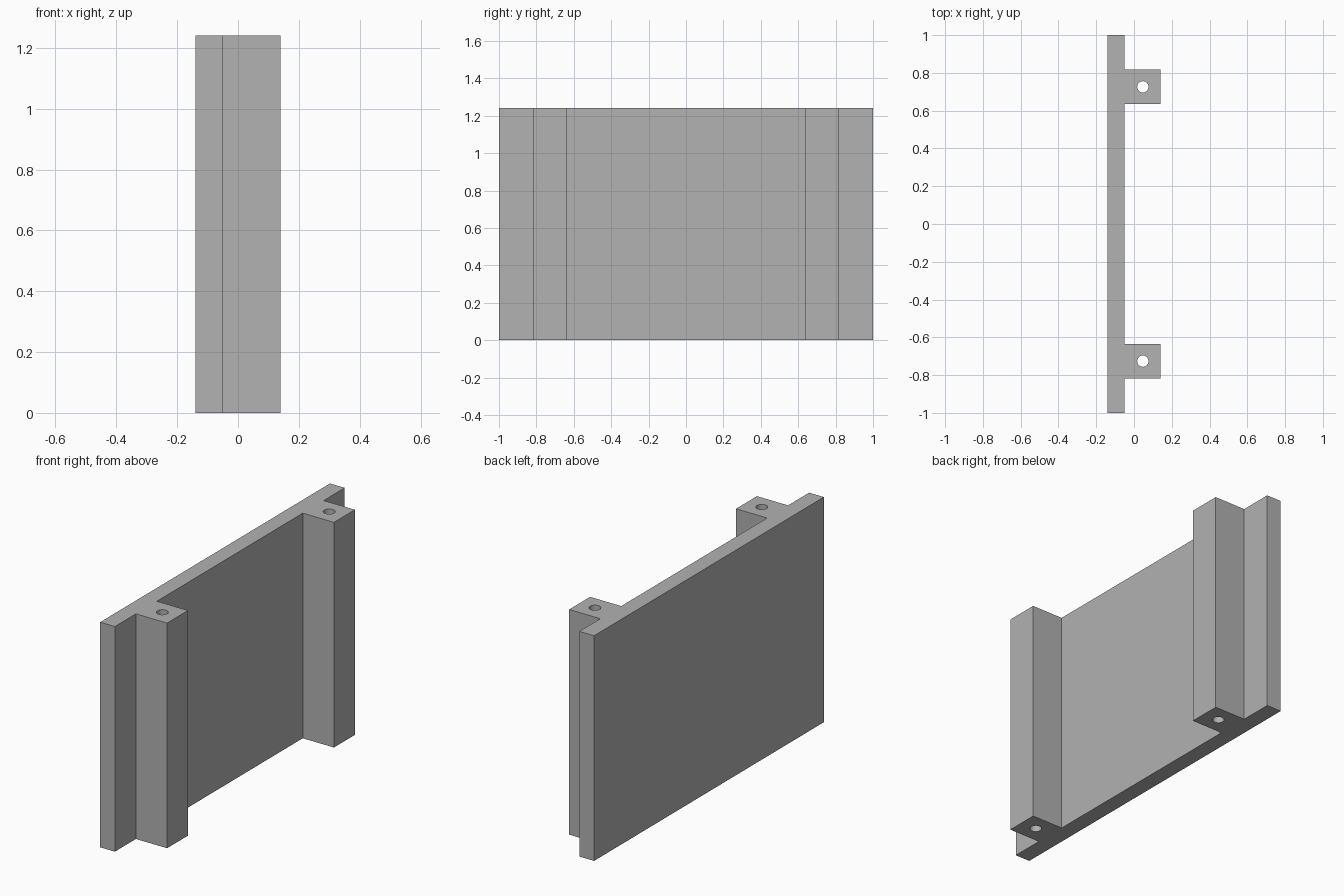
import bpy
import bmesh
from math import cos, sin, pi

if "Cube" in bpy.data.objects:
    bpy.data.objects.remove(bpy.data.objects["Cube"], do_unlink=True)

HEIGHT = 1.24
BACK, FACE, POST_FRONT = -0.14, -0.05, 0.14      # panel back, panel face, post front
POST_IN, POST_OUT = 0.635, 0.817                 # post edges along the panel
HOLE_X, HOLE_Y, HOLE_R = 0.047, 0.726, 0.03

# Plain grey material
grey = bpy.data.materials.new("plain grey")
grey.use_nodes = True
colour = (0.445, 0.445, 0.445, 1)
grey.diffuse_color = colour
grey.node_tree.nodes["Principled BSDF"].inputs["Base Color"].default_value = colour

# Cross-section: half outline mirrored across y = 0
half = [(FACE, POST_IN), (POST_FRONT, POST_IN), (POST_FRONT, POST_OUT),
        (FACE, POST_OUT), (FACE, 1), (BACK, 1)]
outline = half + [(x, -y) for x, y in reversed(half)]


def circle(cx, cy, r, n=32):
    return [(cx + r * cos(2 * pi * i / n), cy + r * sin(2 * pi * i / n)) for i in range(n)]


# Filled profile with a bore through each post, extruded to full height
profile = bpy.data.curves.new("panel_profile", "CURVE")
profile.dimensions = "2D"
profile.fill_mode = "BOTH"
profile.extrude = HEIGHT / 2
for loop in (outline, circle(HOLE_X, HOLE_Y, HOLE_R), circle(HOLE_X, -HOLE_Y, HOLE_R)):
    spline = profile.splines.new("POLY")
    spline.points.add(len(loop) - 1)
    for point, (x, y) in zip(spline.points, loop):
        point.co = (x, y, 0, 1)
    spline.use_cyclic_u = True

helper = bpy.data.objects.new("panel_profile", profile)
bpy.context.collection.objects.link(helper)
bpy.context.view_layer.update()
evaluated = helper.evaluated_get(bpy.context.evaluated_depsgraph_get())
mesh = bpy.data.meshes.new_from_object(evaluated)
bpy.data.objects.remove(helper, do_unlink=True)

# Weld the caps to the walls and stand the panel on the ground
bm = bmesh.new()
bm.from_mesh(mesh)
bmesh.ops.remove_doubles(bm, verts=bm.verts, dist=0.0005)
bmesh.ops.translate(bm, verts=bm.verts, vec=(0, 0, HEIGHT / 2))
bmesh.ops.recalc_face_normals(bm, faces=bm.faces)
bm.to_mesh(mesh)
bm.free()

mesh.materials.clear()
mesh.materials.append(grey)
panel = bpy.data.objects.new("panel_with_posts", mesh)
bpy.context.collection.objects.link(panel)

# Smooth bores, sharp edges elsewhere
bpy.ops.object.select_all(action="DESELECT")
panel.select_set(True)
bpy.context.view_layer.objects.active = panel
bpy.ops.object.shade_smooth_by_angle()
